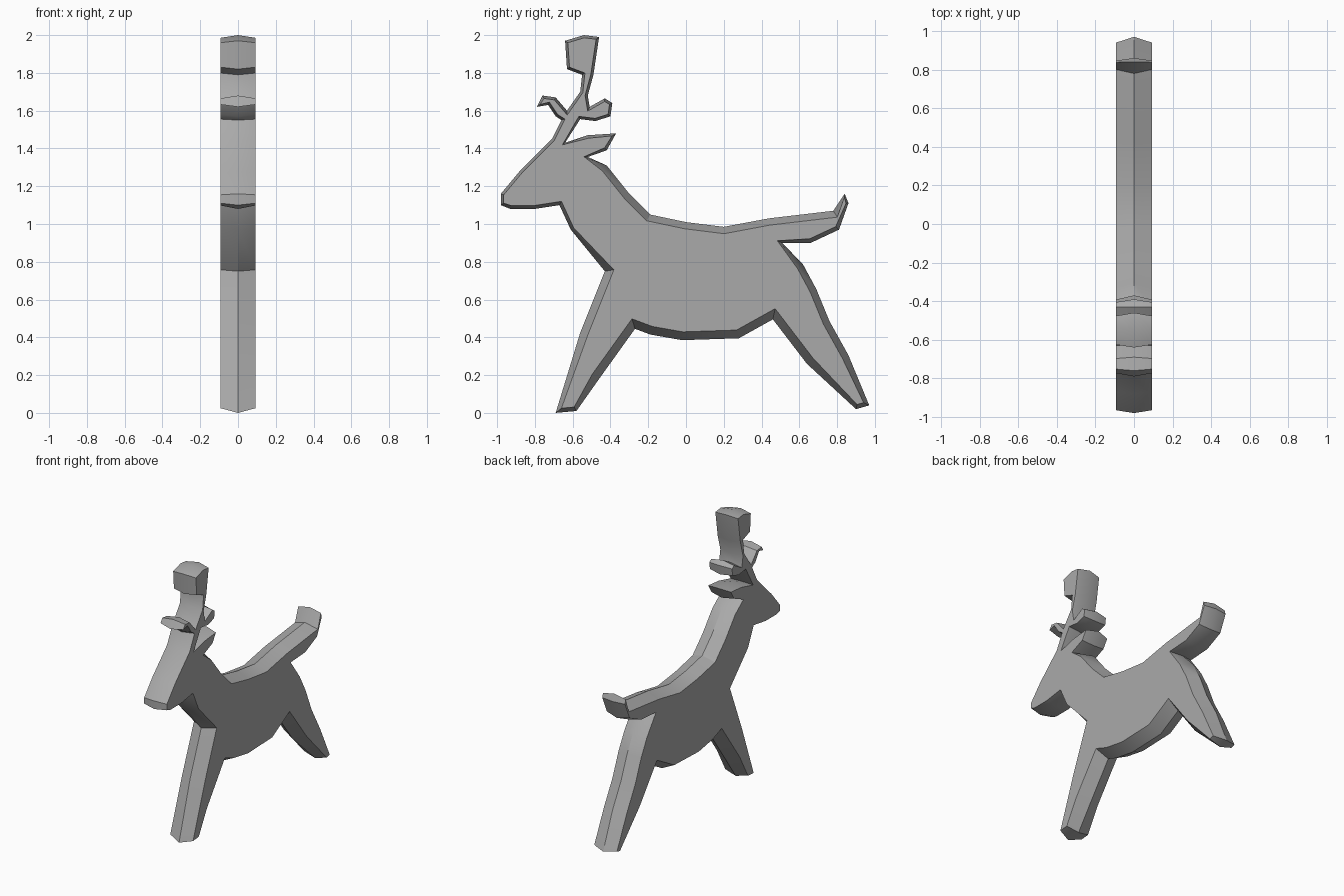
import bpy, bmesh, math
from mathutils import Vector

cube = bpy.data.objects.get("Cube")
if cube:
    bpy.data.objects.remove(cube, do_unlink=True)

HALF = 0.093  # half thickness of the figure

# Ridge profile (y, z), clockwise seen from +x, split by body part
face = [(-.98, 1.10), (-.98, 1.16), (-.88, 1.28), (-.71, 1.45), (-.66, 1.55)]
front_tine = [(-.69, 1.57), (-.73, 1.63), (-.79, 1.62), (-.76, 1.68),
              (-.69, 1.67), (-.63, 1.60)]
antler_crown = [(-.56, 1.70), (-.55, 1.79), (-.63, 1.82), (-.64, 1.97),
                (-.54, 2.0), (-.46, 1.99), (-.49, 1.79), (-.52, 1.68)]
rear_tine = [(-.51, 1.62), (-.43, 1.665), (-.39, 1.64), (-.40, 1.57),
             (-.48, 1.545), (-.56, 1.555)]
ear = [(-.64, 1.43), (-.52, 1.47), (-.37, 1.48), (-.42, 1.39), (-.52, 1.355)]
back = [(-.42, 1.31), (-.30, 1.16), (-.19, 1.05), (0, 1.01), (.20, .985),
        (.44, 1.03), (.78, 1.07)]
tail_tip = [(.84, 1.16), (.86, 1.11)]
tail_under = [(.81, .97), (.66, .90), (.51, .90)]
rear_leg = [(.62, .785), (.69, .655), (.76, .485), (.86, .305)]
rear_hoof = [(.97, .04), (.90, .02)]
belly = [(.64, .26), (.46, .495), (.28, .395), (-.02, .385), (-.19, .415),
         (-.27, .445), (-.46, .18)]
front_hoof = [(-.58, .01), (-.69, 0)]
front_leg = [(-.56, .425), (-.43, .75)]
throat = [(-.61, .97), (-.67, 1.10), (-.80, 1.08), (-.93, 1.08)]

# Bevel width from the ridge in to the flat sides, for each part
outline = []
for part, inset in ((face, .015), (front_tine, .014), (antler_crown, .014),
                    (rear_tine, .014), (ear, .016), (back, .036),
                    (tail_tip, .012), (tail_under, .022), (rear_leg, .036),
                    (rear_hoof, .022), (belly, .044), (front_hoof, .022),
                    (front_leg, .042), (throat, .018)):
    outline += [(Vector(p), inset) for p in part]


def inward(a, b):
    d = (b - a).normalized()
    return Vector((d.y, -d.x))


# Mitred inner outline for the two flat sides
count = len(outline)
inner = []
for i, (p, inset) in enumerate(outline):
    n1 = inward(outline[i - 1][0], p)
    n2 = inward(p, outline[(i + 1) % count][0])
    inner.append(p + (n1 + n2) * inset / max(1 + n1.dot(n2), 0.6))

# Flat sides joined by a ridged rim
bm = bmesh.new()
left = [bm.verts.new((HALF, p.x, p.y)) for p in inner]
ridge = [bm.verts.new((0, p.x, p.y)) for p, _ in outline]
right = [bm.verts.new((-HALF, p.x, p.y)) for p in inner]
for a, b in ((left, ridge), (ridge, right)):
    for i in range(count):
        j = (i + 1) % count
        bm.faces.new((a[i], a[j], b[j], b[i]))
bm.faces.new(left)
bm.faces.new(right)
bmesh.ops.recalc_face_normals(bm, faces=bm.faces)
mesh = bpy.data.meshes.new("deer_figure")
bm.to_mesh(mesh)
bm.free()

# Single grey material
grey = bpy.data.materials.new("mid grey")
grey.use_nodes = True
grey.diffuse_color = (.4, .4, .4, 1)
grey.node_tree.nodes["Principled BSDF"].inputs["Base Color"].default_value = (.4, .4, .4, 1)
mesh.materials.append(grey)

deer = bpy.data.objects.new("deer_figure", mesh)
bpy.context.collection.objects.link(deer)
bpy.ops.object.select_all(action='DESELECT')
deer.select_set(True)
bpy.context.view_layer.objects.active = deer
bpy.ops.object.shade_smooth_by_angle(angle=math.radians(30))
